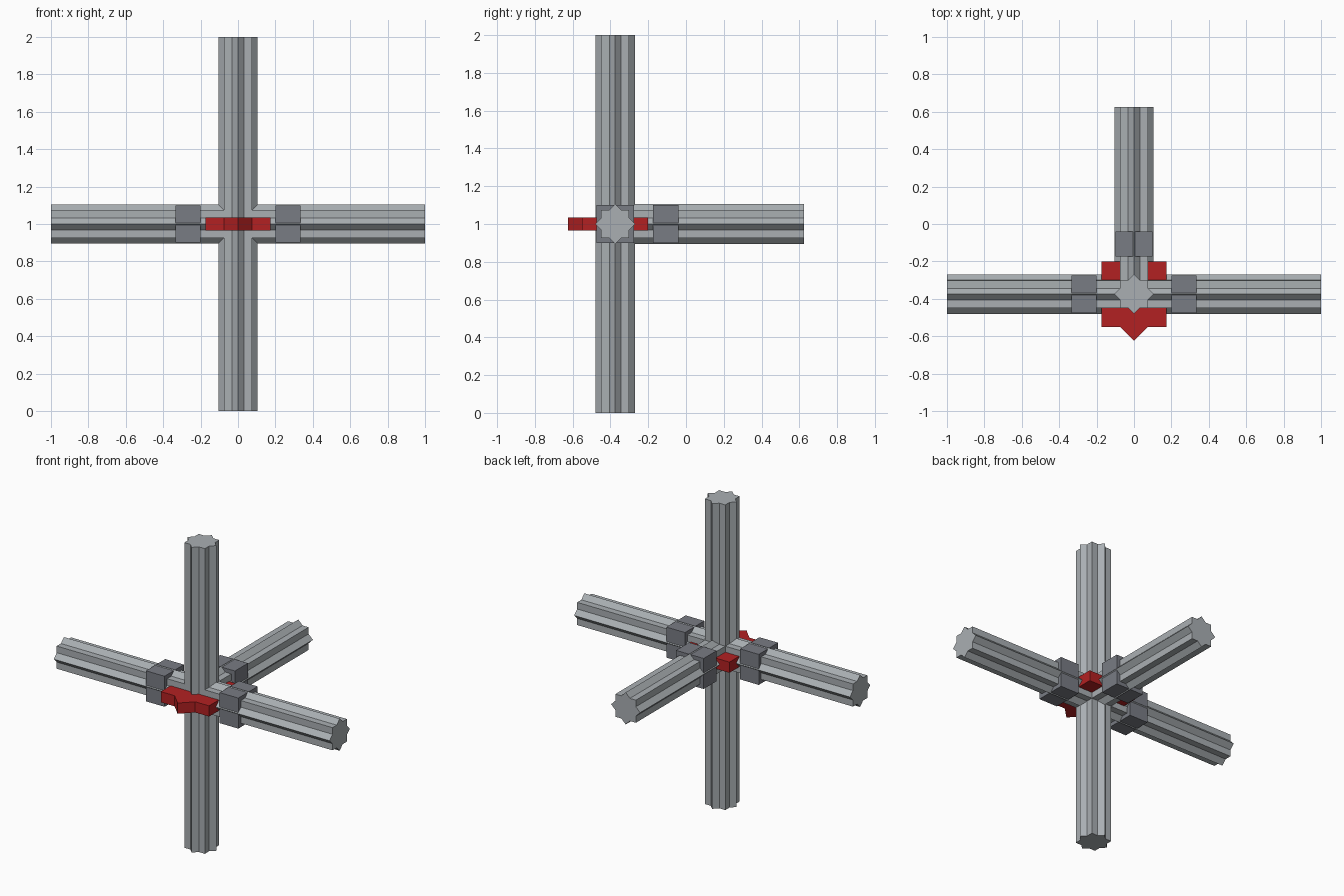
import bpy
from math import cos, sin, pi, radians
from mathutils import Matrix, Vector

cube = bpy.data.objects.get("Cube")
if cube:
    bpy.data.objects.remove(cube, do_unlink=True)

HUB = Vector((0, -0.375, 1))   # point where all the bars meet
TIP, VALLEY = 0.105, 0.0804    # radii of the eight-pointed star section


def material(name, rgb):
    mat = bpy.data.materials.new(name)
    mat.use_nodes = True
    mat.diffuse_color = (*rgb, 1)
    mat.node_tree.nodes["Principled BSDF"].inputs["Base Color"].default_value = (*rgb, 1)
    return mat


steel = material("light steel", (0.40, 0.43, 0.45))
dark = material("dark grey", (0.19, 0.20, 0.23))
red = material("red", (0.45, 0.015, 0.016))


def prism(name, outline, low, high, rotation, mat):
    """Extrude an outline along its local z, then turn it and move it to the hub."""
    n = len(outline)
    verts = [(x, y, z) for z in (low, high) for x, y in outline]
    faces = [tuple(reversed(range(n))), tuple(range(n, 2 * n))]
    faces += [(i, (i + 1) % n, n + (i + 1) % n, n + i) for i in range(n)]
    mesh = bpy.data.meshes.new(name)
    mesh.from_pydata(verts, [], faces)
    mesh.transform(Matrix.Translation(HUB) @ rotation)
    mesh.materials.append(mat)
    obj = bpy.data.objects.new(name, mesh)
    bpy.context.collection.objects.link(obj)
    return obj


# Section outlines
star = []
for i in range(16):
    r = VALLEY if i % 2 else TIP
    star.append((r * cos(i * pi / 8), r * sin(i * pi / 8)))
square = [(-0.1, -0.1), (0.1, -0.1), (0.1, 0.1), (-0.1, 0.1)]

upright = Matrix.Identity(4)
along_x = Matrix.Rotation(radians(90), 4, "Y")
along_y = Matrix.Rotation(radians(-90), 4, "X")

# Fluted bars
prism("vertical_bar", star, -1, 1, upright, steel)
prism("cross_bar", star, -1, 1, along_x, steel)
prism("rear_bar", star, 0, 1, along_y, steel)

# Square collars, with the flute tips just breaking their faces
prism("left_collar", square, 0.2, 0.335, along_x, dark)
prism("right_collar", square, -0.335, -0.2, along_x, dark)
prism("rear_collar", square, 0.2, 0.335, along_y, dark)

# Red hub plate with a pointer at the front
half, notch, point = 0.175, 0.075, 0.25
plate = [(-half, -half), (-notch, -half), (0, -point), (notch, -half),
         (half, -half), (half, half), (-half, half)]
prism("pointer_plate", plate, -0.035, 0.035, upright, red)
